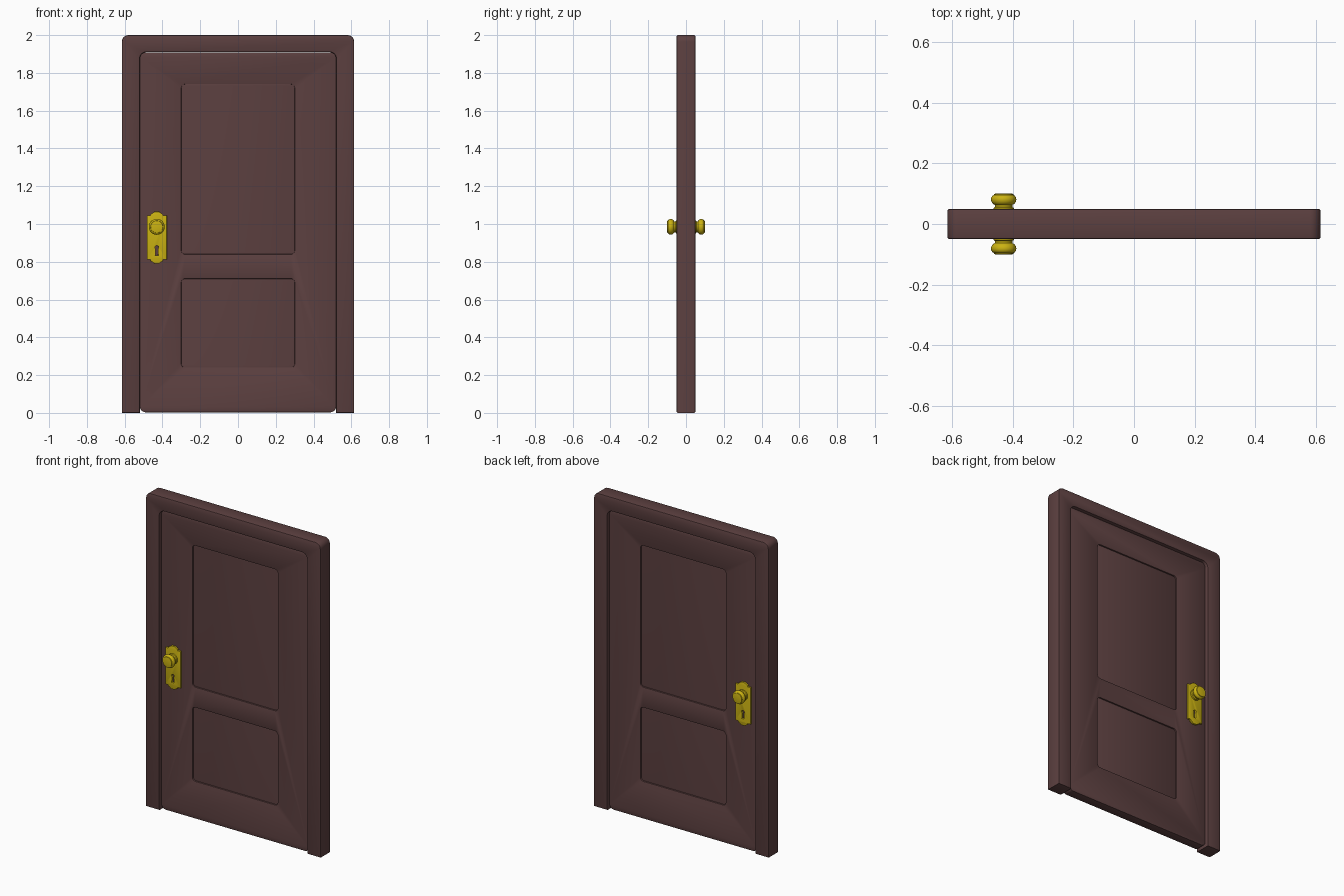
import bpy, bmesh
from math import sin, cos, pi
from mathutils import Vector

if "Cube" in bpy.data.objects:
    bpy.data.objects.remove(bpy.data.objects["Cube"])


def material(name, color):
    m = bpy.data.materials.new(name)
    m.diffuse_color = (*color, 1)
    m.use_nodes = True
    m.node_tree.nodes["Principled BSDF"].inputs["Base Color"].default_value = m.diffuse_color
    return m


WOOD = material("dark_wood", (0.107, 0.051, 0.051))
BRASS = material("brass", (0.60, 0.45, 0.006))


def finish(obj, mat):
    bm = bmesh.new()
    bm.from_mesh(obj.data)
    bmesh.ops.remove_doubles(bm, verts=bm.verts, dist=1e-5)
    bmesh.ops.recalc_face_normals(bm, faces=bm.faces)
    bm.to_mesh(obj.data)
    bm.free()
    obj.data.materials.clear()
    obj.data.materials.append(mat)
    bpy.ops.object.select_all(action='DESELECT')
    bpy.context.view_layer.objects.active = obj
    obj.select_set(True)
    bpy.ops.object.shade_smooth_by_angle()


def rounded(corners, steps=6):
    """Outline from (x, z, radius) right-angle corners."""
    out = []
    for i, (x, z, r) in enumerate(corners):
        p = Vector((x, z))
        if r == 0:
            out.append(p)
            continue
        a = (Vector(corners[i - 1][:2]) - p).normalized() * r
        b = (Vector(corners[(i + 1) % len(corners)][:2]) - p).normalized() * r
        for k in range(steps + 1):
            t = pi / 2 * k / steps
            out.append(p + a + b - b * cos(t) - a * sin(t))
    return out


def rect(x0, x1, z0, z1, r):
    return rounded([(x0, z0, r), (x1, z0, r), (x1, z1, r), (x0, z1, r)])


def slab(name, outlines, half, bevel, mat, y=0.0):
    """Bevelled board in the x-z plane; later outlines cut holes."""
    cu = bpy.data.curves.new(name, 'CURVE')
    cu.dimensions, cu.fill_mode = '2D', 'BOTH'
    cu.extrude, cu.bevel_depth, cu.offset = half - bevel, bevel, -bevel
    cu.bevel_resolution = 1
    for pts in outlines:
        sp = cu.splines.new('POLY')
        sp.points.add(len(pts) - 1)
        for q, p in zip(sp.points, pts):
            q.co = (p[0], p[1], 0, 1)
        sp.use_cyclic_u = True
    obj = bpy.data.objects.new(name, cu)
    bpy.context.collection.objects.link(obj)
    obj.rotation_euler.x = pi / 2
    obj.location.y = y
    bpy.ops.object.select_all(action='DESELECT')
    bpy.context.view_layer.objects.active = obj
    obj.select_set(True)
    bpy.ops.object.convert(target='MESH')
    finish(bpy.context.object, mat)


def lathe(name, profile, x, z, side, mat, n=32):
    """Spin (radius, y) points about the y axis."""
    bm = bmesh.new()
    rings = []
    for r, y in profile:
        rings.append([bm.verts.new((x + r * cos(2 * pi * k / n), side * y,
                                    z + r * sin(2 * pi * k / n))) for k in range(n)])
    for a, b in zip(rings, rings[1:]):
        for k in range(n):
            bm.faces.new((a[k], a[k - 1], b[k - 1], b[k]))
    bm.faces.new(rings[0])
    bm.faces.new(rings[-1])
    me = bpy.data.meshes.new(name)
    bm.to_mesh(me)
    bm.free()
    obj = bpy.data.objects.new(name, me)
    bpy.context.collection.objects.link(obj)
    finish(obj, mat)


# Door frame: two posts and a head in one piece
slab("door_frame", [rounded([
    (-0.615, 0, 0), (-0.52, 0, 0), (-0.52, 1.91, 0.035), (0.52, 1.91, 0.035),
    (0.52, 0, 0), (0.615, 0, 0), (0.615, 2, 0.035), (-0.615, 2, 0.035)])],
    0.05, 0.006, WOOD)

# Door leaf with two openings, filled by thinner panels
panels = {"upper_panel": (0.84, 1.74), "lower_panel": (0.24, 0.71)}
slab("door_leaf", [rect(-0.519, 0.519, 0.003, 1.909, 0.03)] +
     [rect(-0.3, 0.3, a, b, 0.02) for a, b in panels.values()], 0.03, 0.003, WOOD)
for name, (a, b) in panels.items():
    slab(name, [rect(-0.31, 0.31, a - 0.01, b + 0.01, 0.02)], 0.021, 0.002, WOOD)

# Lock plate outline: one quarter mirrored, with a keyhole
X, Z = -0.43, 0.928
quarter = [(0.053, 0.117), (0.034, 0.117), (0.031, 0.125), (0.023, 0.129), (0.012, 0.137)]
top = quarter + [(-x, z) for x, z in reversed(quarter)]
plate = [(X + x, Z + z) for x, z in top] + [(X - x, Z - z) for x, z in top]
keyhole = [(X + 0.01 * cos(t), 0.876 + 0.01 * sin(t))
           for t in [pi * (-0.3 + 1.6 * k / 12) for k in range(13)]]
keyhole += [(X - 0.008, 0.833), (X + 0.008, 0.833)]

# Knob: neck, bulge and inset cap
knob = [(0.034, 0.03), (0.034, 0.052), (0.029, 0.056), (0.029, 0.063), (0.036, 0.067),
        (0.040, 0.073), (0.042, 0.080), (0.041, 0.087), (0.037, 0.093), (0.033, 0.095),
        (0.032, 0.099), (0.028, 0.100)]

for label, side in (("front", -1), ("back", 1)):
    slab(label + "_lock_plate", [plate, keyhole], 0.008, 0.001, BRASS, side * 0.034)
    lathe(label + "_knob", knob, X, 0.985, side, BRASS)
